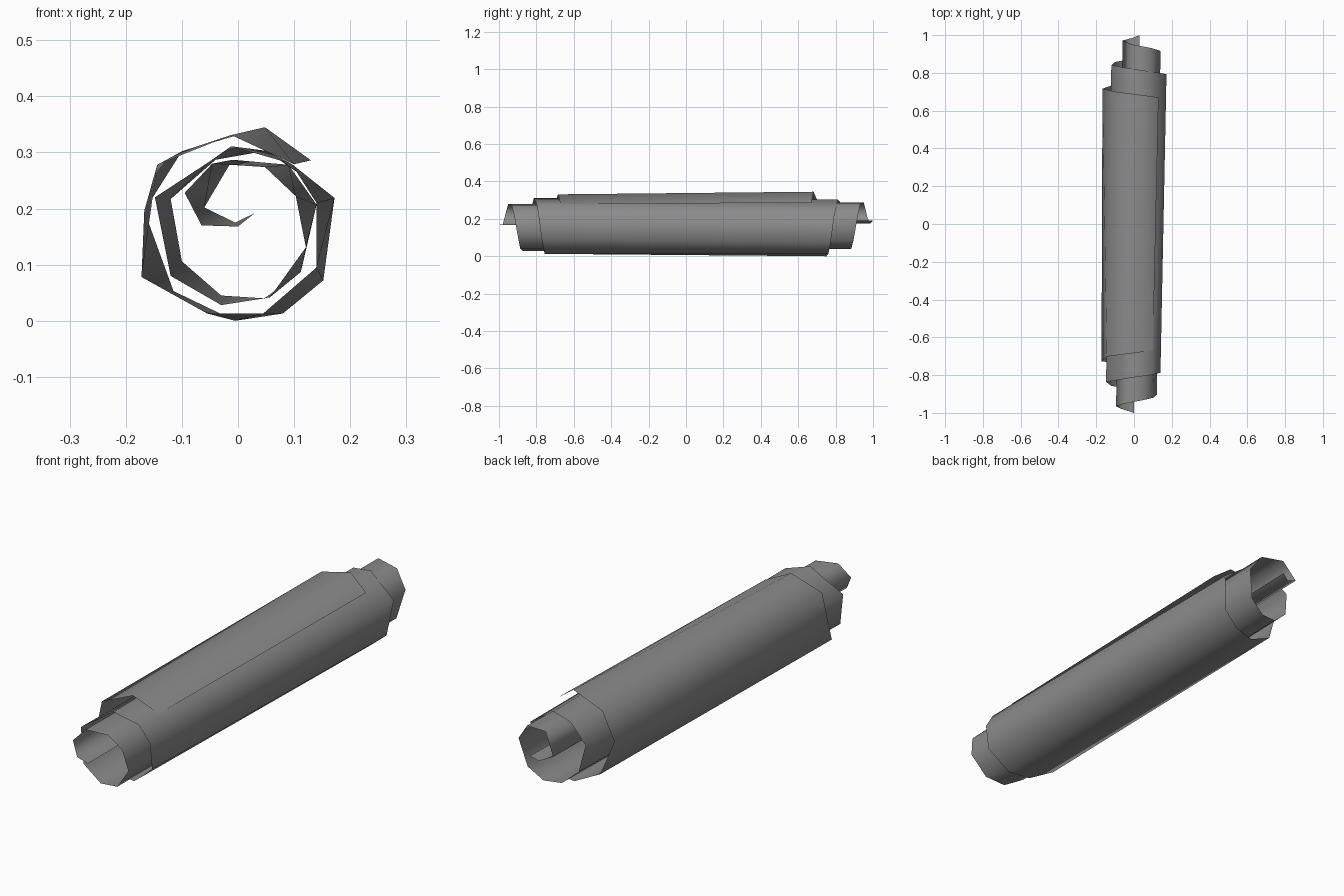
import bpy, bmesh
from mathutils import Vector

if "Cube" in bpy.data.objects:
    bpy.data.objects.remove(bpy.data.objects["Cube"])

# Spiral outlines (x, z) of the two ends, from the inner tip to the outer flap
front = [(0, .168), (-.065, .17), (-.095, .228), (-.046, .28), (.048, .274), (.103, .222),
         (.121, .131), (.057, .042), (-.03, .028), (-.12, .08), (-.148, .22), (-.052, .283),
         (-.012, .311), (.095, .28), (.14, .21), (.14, .095), (.045, .013), (-.055, .013),
         (-.172, .078), (-.144, .278), (-.012, .331), (.10, .279)]
back = [(.03, .192), (-.005, .175), (-.06, .202), (-.01, .287), (.09, .278), (.14, .207),
        (.112, .087), (.047, .04), (-.03, .045), (-.1, .106), (-.12, .217), (-.04, .287),
        (.05, .303), (.172, .219), (.152, .072), (.08, .013), (-.005, 0), (-.115, .053),
        (-.167, .196), (-.1, .302), (.048, .345), (.13, .286)]


def end_points(outline, side):
    """Sheet end whose length shrinks along the spiral from 1.0 to 0.67."""
    pts = [Vector(p) for p in outline]
    run = [0.0]
    for a, b in zip(pts, pts[1:]):
        run.append(run[-1] + (b - a).length)
    return [(p.x, side * (1 - .33 * (s / run[-1]) ** .79), p.y) for p, s in zip(pts, run)]


def gap(a, b):
    """Distance between two points seen along the roll."""
    return (a.co.xz - b.co.xz).length


# Rolled sheet: a triangle strip zigzagging between the two ends
bm = bmesh.new()
f = [bm.verts.new(p) for p in end_points(front, -1)]
b = [bm.verts.new(p) for p in end_points(back, 1)]
i = j = 0
while i < len(f) - 1 or j < len(b) - 1:
    step_front = j == len(b) - 1 or (
        i < len(f) - 1 and gap(f[i + 1], b[j]) < gap(f[i], b[j + 1]))
    if step_front:
        bm.faces.new((f[i], f[i + 1], b[j])).smooth = True
        i += 1
    else:
        bm.faces.new((f[i], b[j + 1], b[j])).smooth = True
        j += 1
mesh = bpy.data.meshes.new("rolled_sheet")
bm.to_mesh(mesh)
bm.free()
roll = bpy.data.objects.new("rolled_sheet", mesh)
bpy.context.collection.objects.link(roll)

# Dark grey sheet
mat = bpy.data.materials.new("dark_grey")
mat.diffuse_color = (.26, .26, .26, 1)
mat.use_nodes = True
mat.node_tree.nodes["Principled BSDF"].inputs["Base Color"].default_value = mat.diffuse_color
mesh.materials.append(mat)
